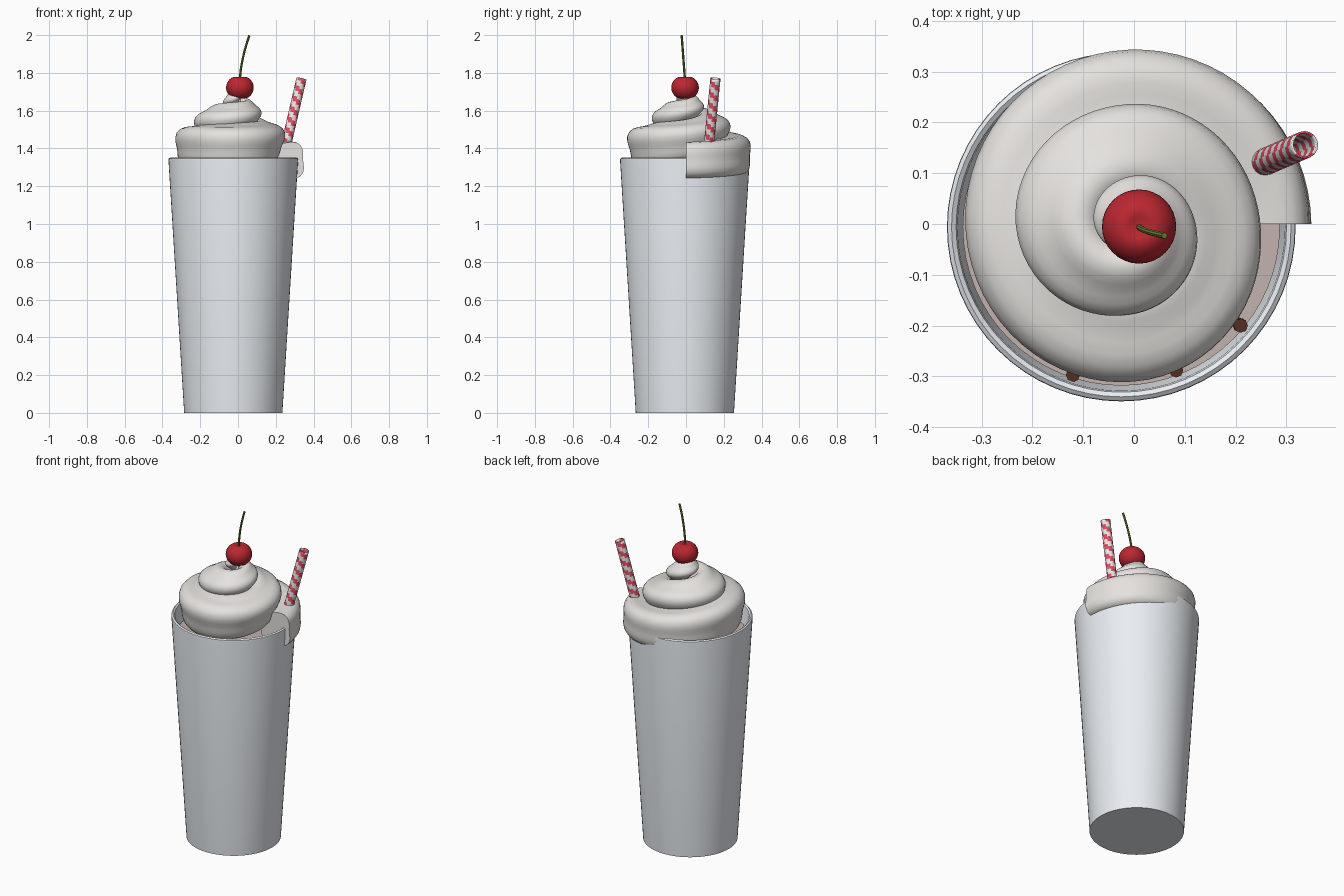
import bpy, bmesh, math
from mathutils import Vector

if "Cube" in bpy.data.objects:
    bpy.data.objects.remove(bpy.data.objects["Cube"])

CX, CY = -0.025, -0.006   # cup axis


def material(name, rgb):
    m = bpy.data.materials.new(name)
    m.diffuse_color = (*rgb, 1)
    m.use_nodes = True
    m.node_tree.nodes["Principled BSDF"].inputs["Base Color"].default_value = m.diffuse_color
    return m


def make(name, rings, mats, cap_start=False, cap_end=False, pick=None, angle=40):
    """Skin a list of closed rings into one mesh object."""
    bm = bmesh.new()
    vs = [[bm.verts.new(p) for p in ring] for ring in rings]
    n = len(rings[0])
    for i in range(len(vs) - 1):
        for j in range(n):
            k = (j + 1) % n
            f = bm.faces.new((vs[i][j], vs[i][k], vs[i + 1][k], vs[i + 1][j]))
            if pick:
                f.material_index = pick(i, j)
    if cap_start:
        bm.faces.new(vs[0][::-1])
    if cap_end:
        bm.faces.new(vs[-1])
    bmesh.ops.recalc_face_normals(bm, faces=bm.faces)
    me = bpy.data.meshes.new(name)
    bm.to_mesh(me)
    bm.free()
    ob = bpy.data.objects.new(name, me)
    bpy.context.collection.objects.link(ob)
    for m in mats:
        me.materials.append(m)
    bpy.ops.object.select_all(action='DESELECT')
    ob.select_set(True)
    bpy.context.view_layer.objects.active = ob
    bpy.ops.object.shade_smooth_by_angle(angle=math.radians(angle))
    return ob


def lathe(name, profile, mat, cx, cy, n=64, **kw):
    rings = [[(cx + r * math.cos(2 * math.pi * j / n), cy + r * math.sin(2 * math.pi * j / n), z)
              for j in range(n)] for r, z in profile]
    return make(name, rings, [mat], True, True, **kw)


def tube(name, pts, radius, mats, n=12, caps=True, pick=None):
    pts = [Vector(p) for p in pts]
    rings = []
    for i, p in enumerate(pts):
        t = (pts[min(i + 1, len(pts) - 1)] - pts[max(i - 1, 0)]).normalized()
        u = t.cross(Vector((0, 1, 0))).normalized()
        v = t.cross(u)
        rings.append([p + radius * (u * math.cos(2 * math.pi * j / n) + v * math.sin(2 * math.pi * j / n))
                      for j in range(n)])
    return make(name, rings, mats, caps, caps, pick)


def spline(vals, t):
    """Catmull-Rom through evenly spaced values."""
    i = min(int(t), len(vals) - 2)
    f = t - i
    a, b, c, d = (vals[max(0, min(len(vals) - 1, i + k))] for k in (-1, 0, 1, 2))
    return 0.5 * (2 * b + (c - a) * f + (2 * a - 5 * b + 4 * c - d) * f * f + (3 * b - a - 3 * c + d) * f ** 3)


glass = material("glass", (0.82, 0.86, 0.9))
cream = material("cream", (0.78, 0.76, 0.73))
shake = material("milkshake", (0.55, 0.45, 0.42))
red = material("cherry_red", (0.5, 0.02, 0.03))
stripe = material("straw_red", (0.75, 0.08, 0.13))
white = material("straw_white", (0.85, 0.83, 0.82))
green = material("stem_green", (0.15, 0.22, 0.04))
choc = material("chocolate", (0.1, 0.03, 0.015))

# cup with a wall, rounded rim and thick base
lathe("cup", [(0.26, 0), (0.343, 1.335), (0.342, 1.346), (0.334, 1.352), (0.325, 1.346),
              (0.322, 1.335), (0.24, 0.04)], glass, CX, CY)
# drink inside the cup
lathe("milkshake", [(0.236, 0.045), (0.312, 1.24)], shake, CX, CY)

# chocolate drizzle running down the inside of the cup
for k, (x, y) in enumerate([(0.21, -0.2), (0.083, -0.288), (-0.12, -0.297)]):
    pts = []
    for i in range(9):
        s = 1 - 0.011 * i
        pts.append((CX + (x - CX) * s, CY + (y - CY) * s, 1.28 - 0.05 * i))
    tube(f"chocolate_drip_{k + 1}", pts, 0.014, [choc], 8)

# whipped cream: lobed tube coiling inward and upward, one knot per quarter turn
OUT = [0.355, 0.35, 0.335, 0.31, 0.245, 0.23, 0.225, 0.17, 0.115, 0.09, 0.075, 0.045, 0.01]
RAD = [0.105, 0.115, 0.12, 0.12, 0.105, 0.1, 0.1, 0.085, 0.065, 0.052, 0.042, 0.03, 0.008]
HGT = [1.335, 1.365, 1.41, 1.415, 1.445, 1.495, 1.525, 1.555, 1.59, 1.625, 1.65, 1.675, 1.70]
STEPS, SIDES = 200, 32
rings = []
for i in range(STEPS + 1):
    t = (len(OUT) - 1) * i / STEPS
    th = t * math.pi / 2
    r = spline(RAD, t)
    R = spline(OUT, t) - r
    ring = []
    for j in range(SIDES):
        a = 2 * math.pi * j / SIDES
        q = r * (1 + 0.1 * math.cos(4 * (a + math.radians(42) + 0.1 * t)))
        rad = R + q * math.cos(a)
        ring.append((rad * math.cos(th), rad * math.sin(th), spline(HGT, t) + q * math.sin(a)))
    rings.append(ring)
make("whipped_cream", rings, [cream], True, True)

# cherry with a dimple on top
prof = []
for i in range(1, 24):
    a = -math.pi / 2 + math.pi * i / 24
    r = 0.073 * math.cos(a)
    z = 1.722 + 0.066 * math.sin(a)
    z -= math.copysign(0.016, a) * math.exp(-(r / 0.025) ** 2)
    prof.append((r, z))
lathe("cherry", prof, red, 0.01, -0.005, 32)

# cherry stem
tube("cherry_stem", [(0.01 + 0.05 * (i / 10) ** 1.7, -0.005 - 0.018 * i / 10, 1.755 + 0.243 * i / 10)
                     for i in range(11)], 0.006, [green], 8)

# striped drinking straw, hollow, leaning from the cup floor
top, low = Vector((0.336, 0.156, 1.77)), Vector((-0.05, -0.01, 0.1))
straw = tube("straw", [low.lerp(top, i / 120) for i in range(121)], 0.027, [stripe, white], 16, False,
             lambda i, j: int(((i + j * 0.5) % 4) >= 2))
wall = straw.modifiers.new("wall", 'SOLIDIFY')
wall.thickness = 0.004
